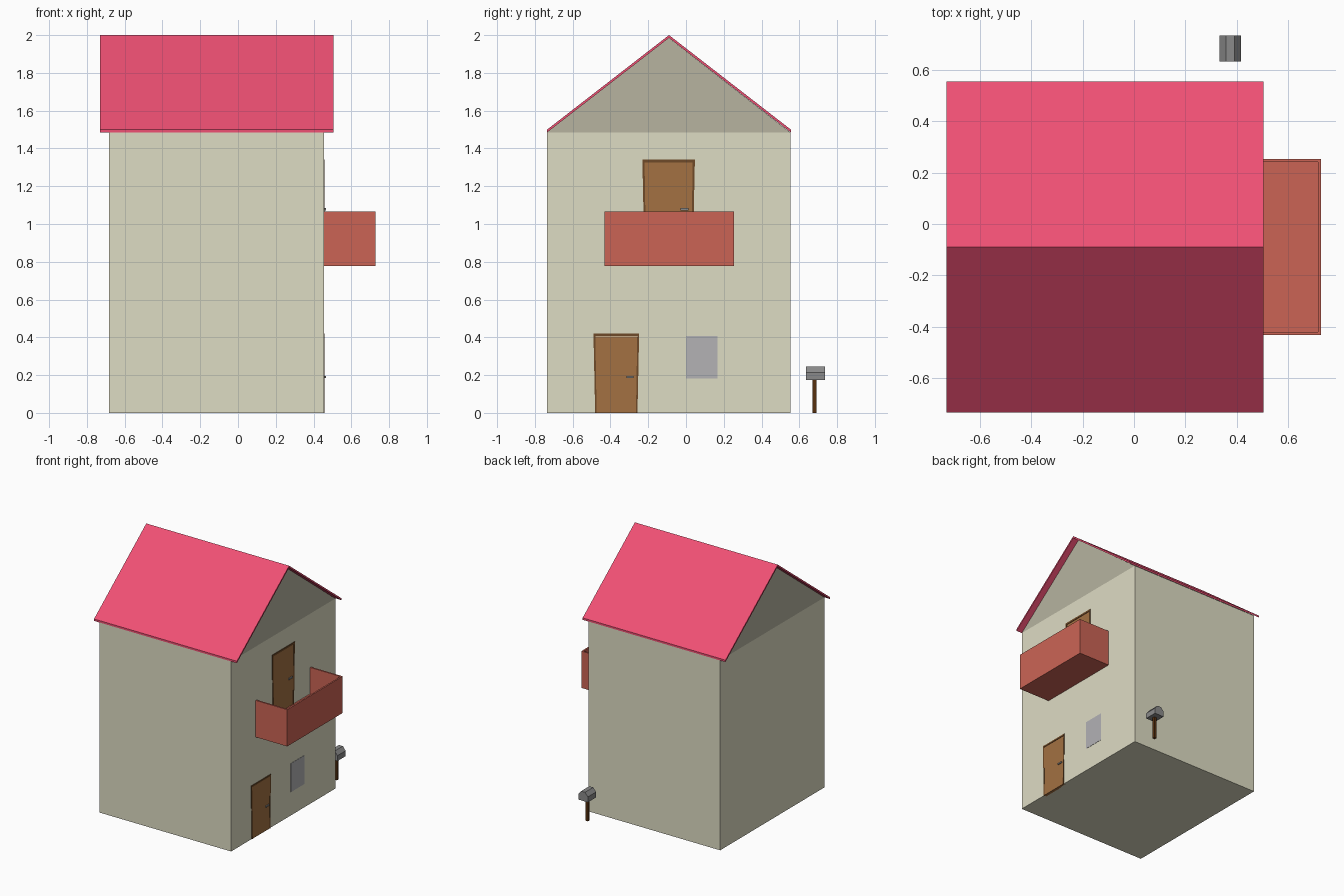
import bpy, bmesh
from mathutils import Vector

if "Cube" in bpy.data.objects:
    bpy.data.objects.remove(bpy.data.objects["Cube"])


def material(name, hex_code):
    def linear(v):
        return v / 12.92 if v <= 0.04045 else ((v + 0.055) / 1.055) ** 2.4
    rgb = [linear(int(hex_code[i:i + 2], 16) / 255) for i in (0, 2, 4)]
    m = bpy.data.materials.new(name)
    m.diffuse_color = (*rgb, 1)
    m.use_nodes = True
    m.node_tree.nodes["Principled BSDF"].inputs["Base Color"].default_value = m.diffuse_color
    return m


WALL = material("cream", "DEDCC4")
GABLE = material("dark_cream", "B7B4A0")
ROOF = material("pink_red", "F05074")
BALCONY = material("terracotta", "CB6455")
DOOR = material("brown", "A37142")
FRAME = material("dark_brown", "6E4A28")
POST = material("post_brown", "56300F")
GLASS = material("pale_grey", "B3B2B5")
METAL = material("metal", "8A8A8A")


def finish(name, bm, mat):
    bmesh.ops.recalc_face_normals(bm, faces=bm.faces)
    me = bpy.data.meshes.new(name)
    bm.to_mesh(me)
    bm.free()
    ob = bpy.data.objects.new(name, me)
    bpy.context.collection.objects.link(ob)
    me.materials.append(mat)
    return ob


def prism(name, profile, a, b, mat, axis="x"):
    """Extrude a profile: (y, z) points along x, or (x, z) points along y."""
    bm = bmesh.new()
    place = (lambda u, v: (a, u, v)) if axis == "x" else (lambda u, v: (u, a, v))
    face = bm.faces.new([bm.verts.new(place(u, v)) for u, v in profile])
    ext = bmesh.ops.extrude_face_region(bm, geom=[face])
    move = Vector((b - a, 0, 0)) if axis == "x" else Vector((0, b - a, 0))
    bmesh.ops.translate(bm, vec=move,
                        verts=[g for g in ext["geom"] if isinstance(g, bmesh.types.BMVert)])
    return finish(name, bm, mat)


def box(name, x, y, z, mat):
    return prism(name, [(y[0], z[0]), (y[1], z[0]), (y[1], z[1]), (y[0], z[1])], *x, mat)


X0, X1 = -0.682, 0.455          # wall planes
Y0, YC, Y1 = -0.735, -0.09, 0.555
EAVE, RIDGE, T = 1.5, 2.0, 0.015

# House body and the gable prism above it
box("house_walls", (X0, X1), (Y0, Y1 - 0.003), (0, EAVE - T), WALL)
prism("gable", [(Y0, EAVE - T), (Y1 - 0.003, EAVE - T), (YC, RIDGE - T)], X0, X1, GABLE)

# Thin folded roof overhanging both gables
prism("roof", [(Y0, EAVE), (Y0, EAVE - T), (YC, RIDGE - T),
               (Y1, EAVE - T), (Y1, EAVE), (YC, RIDGE)], -0.73, 0.505, ROOF)

# Balcony: solid block with the top inset and pushed down
BX, BY, BZ, FLOOR, W = (X1, 0.728), (-0.432, 0.253), (0.778, 1.065), 0.86, 0.012
prism("balcony_floor", [(BY[0], BZ[0]), (BY[1], BZ[0]), (BY[1], BZ[1]), (BY[1] - W, BZ[1]),
                        (BY[1] - W, FLOOR), (BY[0] + W, FLOOR), (BY[0] + W, BZ[1]),
                        (BY[0], BZ[1])], BX[0], BX[1] - W, BALCONY)
box("balcony_front", (BX[1] - W, BX[1]), BY, BZ, BALCONY)


def door(prefix, y, z, s):
    """Door centred on y, standing on z, scaled by s; the frame tapers downward."""
    P = lambda pts: [(y + u * s, z + v * s) for u, v in pts]
    prism(prefix + "_panel", P([(-0.11, 0), (0.11, 0), (0.11, 0.405), (-0.11, 0.405)]),
          X1 - 0.02, X1 + 0.002, DOOR)
    prism(prefix + "_frame", P([(-0.112, 0), (-0.104, 0), (-0.111, 0.406), (0.111, 0.406),
                                (0.104, 0), (0.112, 0), (0.121, 0.419), (-0.121, 0.419)]),
          X1 - 0.02, X1 + 0.004, FRAME)
    prism(prefix + "_handle", P([(0.054, 0.185), (0.092, 0.185), (0.092, 0.196), (0.054, 0.196)]),
          X1 - 0.005, X1 + 0.01, METAL)


door("front_door", -0.369, 0, 1)
door("balcony_door", -0.092, FLOOR, 1.15)

# Ground floor window
box("window", (X1 - 0.01, X1 + 0.002), (0.0, 0.168), (0.183, 0.407), GLASS)

# Mailbox on a post, arched with three flat facets
MX = 0.375
box("mailbox_post", (MX - 0.011, MX + 0.011), (0.67, 0.692), (0, 0.178), POST)
prism("mailbox", [(MX - 0.041, 0.173), (MX + 0.041, 0.173), (MX + 0.041, 0.215),
                  (MX + 0.017, 0.245), (MX - 0.017, 0.245), (MX - 0.041, 0.215)],
      0.634, 0.735, METAL, axis="y")
